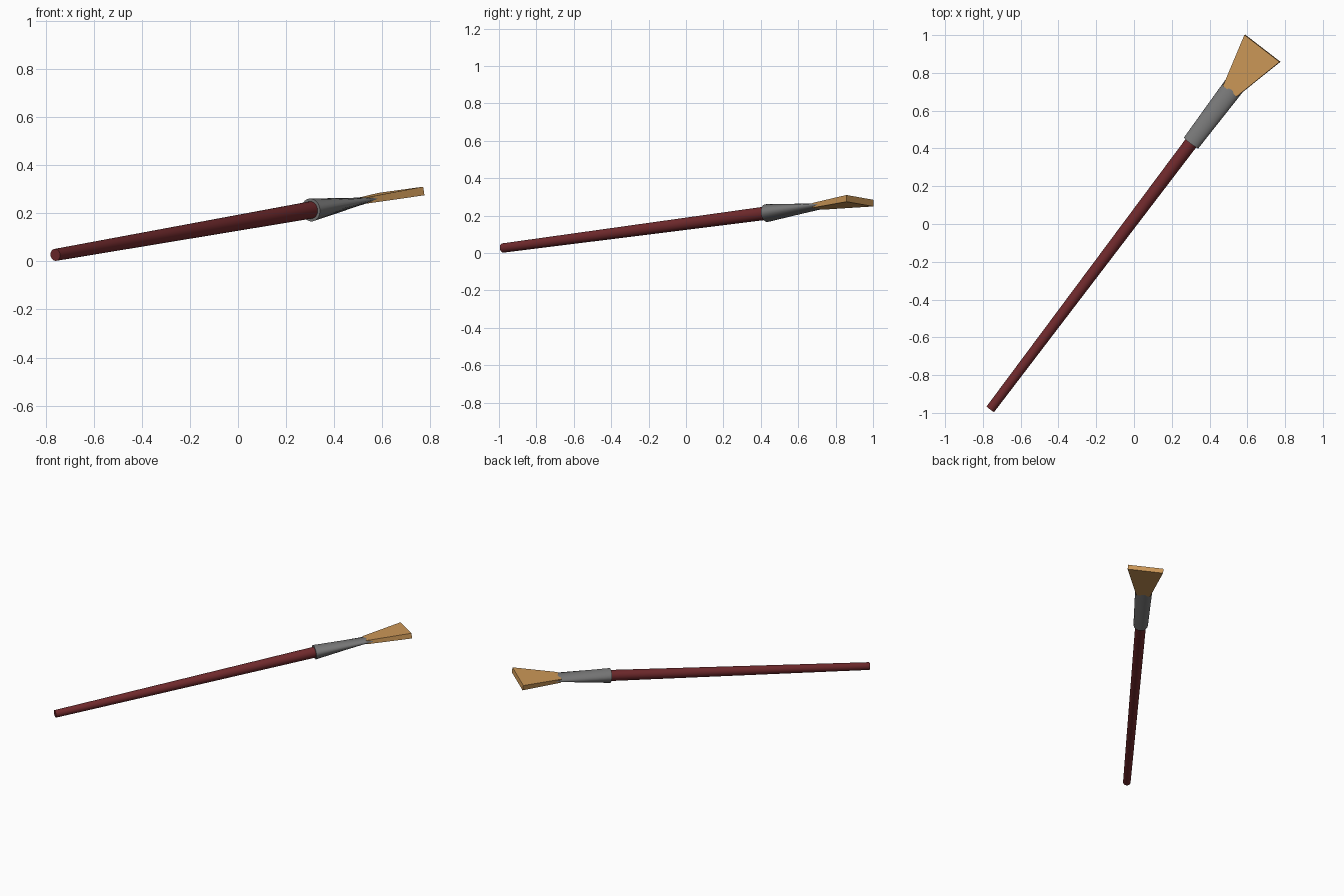
import bpy, bmesh, math
from mathutils import Vector, Matrix

if "Cube" in bpy.data.objects:
    bpy.data.objects.remove(bpy.data.objects["Cube"])

# Brush frame: local z runs along the handle, x across the bristles, y through them
start = Vector((-0.76, -0.98, 0.027))
tip = Vector((0.68, 0.93, 0.280))
length = (tip - start).length
along = (tip - start).normalized()
across = Vector((0.799, -0.602, 0.11))
across = (across - along * across.dot(along)).normalized()
thick = along.cross(across)
frame = Matrix.Translation(start) @ Matrix((across, thick, along)).transposed().to_4x4()


def material(name, rgb):
    m = bpy.data.materials.new(name)
    m.diffuse_color = (*rgb, 1)
    m.use_nodes = True
    m.node_tree.nodes["Principled BSDF"].inputs["Base Color"].default_value = m.diffuse_color
    return m


def ellipse(n):
    return [(math.cos(2 * math.pi * i / n), math.sin(2 * math.pi * i / n)) for i in range(n)]


RECT = [(1, 1), (-1, 1), (-1, -1), (1, -1)]


def loft(name, section, stations, mat, smooth=True):
    """Skin a unit section through (distance, half width, half thickness) stations."""
    bm = bmesh.new()
    rings = [[bm.verts.new((x * w, y * h, t)) for x, y in section] for t, w, h in stations]
    n = len(section)
    for a, b in zip(rings, rings[1:]):
        for i in range(n):
            j = (i + 1) % n
            bm.faces.new((a[i], a[j], b[j], b[i]))
    bm.faces.new(rings[0][::-1])
    bm.faces.new(rings[-1])
    bm.transform(frame)
    bmesh.ops.recalc_face_normals(bm, faces=bm.faces)
    mesh = bpy.data.meshes.new(name)
    bm.to_mesh(mesh)
    bm.free()
    mesh.materials.append(mat)
    ob = bpy.data.objects.new(name, mesh)
    bpy.context.collection.objects.link(ob)
    if smooth:
        bpy.ops.object.select_all(action='DESELECT')
        ob.select_set(True)
        bpy.context.view_layer.objects.active = ob
        bpy.ops.object.shade_smooth_by_angle(angle=math.radians(40))
    return ob


red = material("dark red wood", (0.165, 0.023, 0.026))
grey = material("grey metal", (0.19, 0.19, 0.19))
tan = material("tan bristle", (0.60, 0.31, 0.095))

# Tapered round handle, ending just inside the ferrule
loft("handle", ellipse(24), [(0, 0.025, 0.025), (1.80, 0.036, 0.036)], red)
# Metal ferrule, round at the handle and pinched flat at the bristles
loft("ferrule", ellipse(24), [(1.775, 0.048, 0.048), (2.165, 0.057, 0.010)], grey)
# Flared flat bristle head
loft("bristles", RECT, [(2.12, 0.046, 0.013), (length, 0.118, 0.018)], tan, smooth=False)
